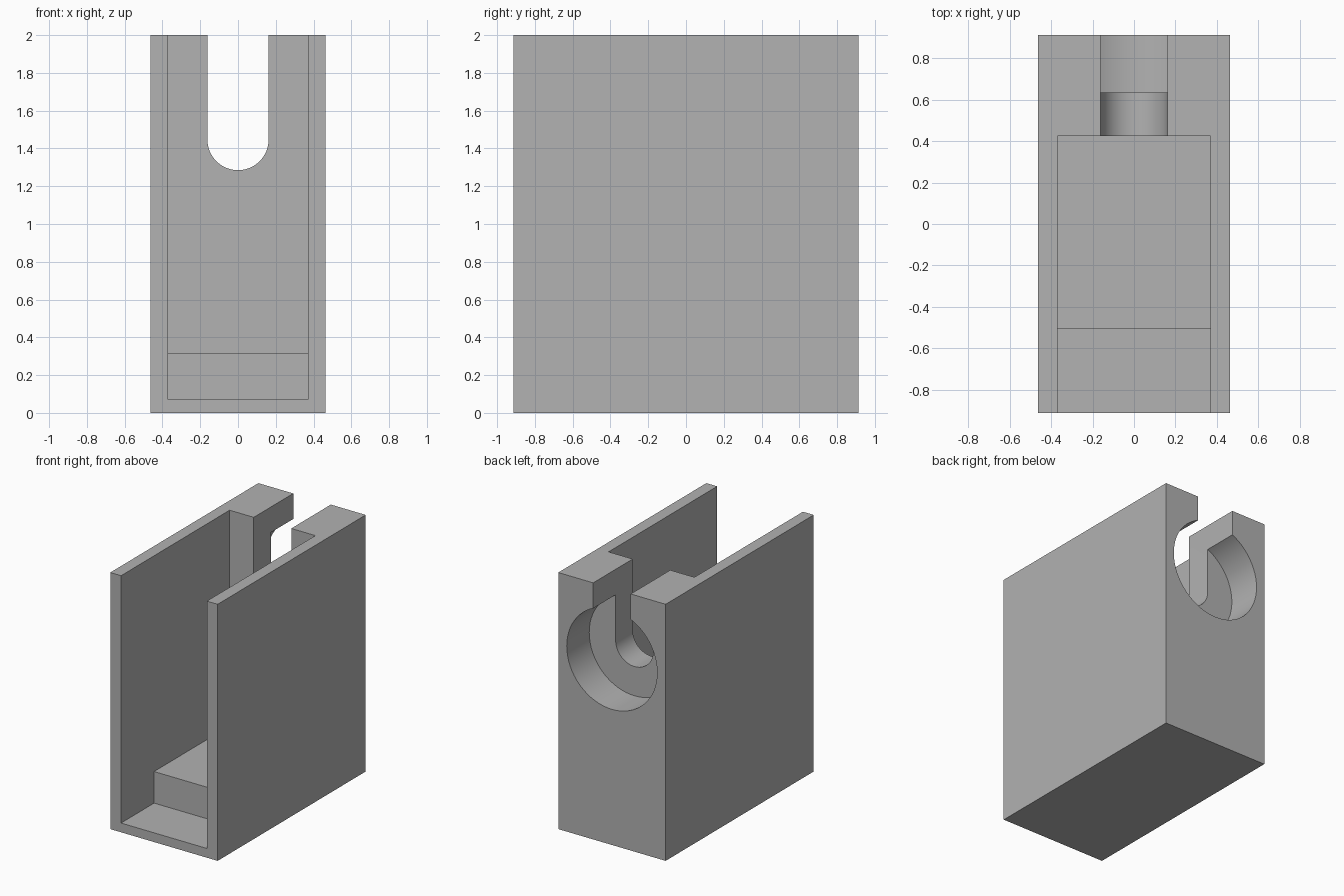
import bpy
import bmesh
from math import cos, sin, pi, radians

cube = bpy.data.objects.get("Cube")
if cube:
    bpy.data.objects.remove(cube, do_unlink=True)

W, D, H = 0.463, 0.912, 2.0       # half width, half depth, height
INNER = 0.37                      # half width of the cavity
BACK_WALL, RECESS = 0.425, 0.635  # cavity end and recess floor along y
SLOT_R, BORE_R, AXIS_Z = 0.162, 0.39, 1.447
OVER = 0.1                        # cutter overshoot

grey = bpy.data.materials.new("plain_grey")
grey.use_nodes = True
colour = (0.445, 0.445, 0.445, 1)
grey.diffuse_color = colour
grey.node_tree.nodes["Principled BSDF"].inputs["Base Color"].default_value = colour


def prism(name, profile, axis, start, end):
    """Extrude a closed profile along x or y."""
    bm = bmesh.new()
    place = (lambda a, b: (start, a, b)) if axis == "x" else (lambda a, b: (a, start, b))
    face = bm.faces.new([bm.verts.new(place(a, b)) for a, b in profile])
    moved = bmesh.ops.extrude_face_region(bm, geom=[face])["geom"]
    step = (end - start, 0, 0) if axis == "x" else (0, end - start, 0)
    bmesh.ops.translate(bm, vec=step, verts=[v for v in moved if isinstance(v, bmesh.types.BMVert)])
    bmesh.ops.recalc_face_normals(bm, faces=bm.faces)
    mesh = bpy.data.meshes.new(name)
    bm.to_mesh(mesh)
    bm.free()
    mesh.materials.append(grey)
    obj = bpy.data.objects.new(name, mesh)
    bpy.context.collection.objects.link(obj)
    return obj


def arc(radius, first, last, count):
    """Points around the hole axis, in the xz plane."""
    angles = [first + (last - first) * i / count for i in range(count + 1)]
    return [(radius * cos(a), AXIS_Z + radius * sin(a)) for a in angles]


# Outer block
housing = prism("housing", [(-W, 0), (W, 0), (W, H), (-W, H)], "y", -D, D)

# Cavity, open at front and top, with a stepped floor
top, front = H + OVER, -D - OVER
cavity = prism("cavity_cutter", [(front, 0.072), (-0.505, 0.072), (-0.505, 0.318),
                                 (BACK_WALL, 0.318), (BACK_WALL, top), (front, top)],
               "x", -INNER, INNER)

# Round-bottomed slot through the back wall
slot_profile = arc(SLOT_R, pi, 2 * pi, 32) + [(SLOT_R, top), (-SLOT_R, top)]
slot = prism("slot_cutter", slot_profile, "y", BACK_WALL - OVER, D + OVER)

# Wide round recess in the back face
recess = prism("recess_cutter", arc(BORE_R, 0, 2 * pi, 64)[:-1], "y", RECESS, D + OVER)

# Cut every opening out of the block
bpy.context.view_layer.objects.active = housing
for cutter in (cavity, slot, recess):
    mod = housing.modifiers.new(cutter.name, "BOOLEAN")
    mod.operation = "DIFFERENCE"
    mod.solver = "EXACT"
    mod.object = cutter
    bpy.ops.object.modifier_apply(modifier=mod.name)
    bpy.data.objects.remove(cutter, do_unlink=True)

# Smooth the round walls only
for obj in bpy.context.selected_objects:
    obj.select_set(False)
housing.select_set(True)
bpy.ops.object.shade_smooth_by_angle(angle=radians(30))
